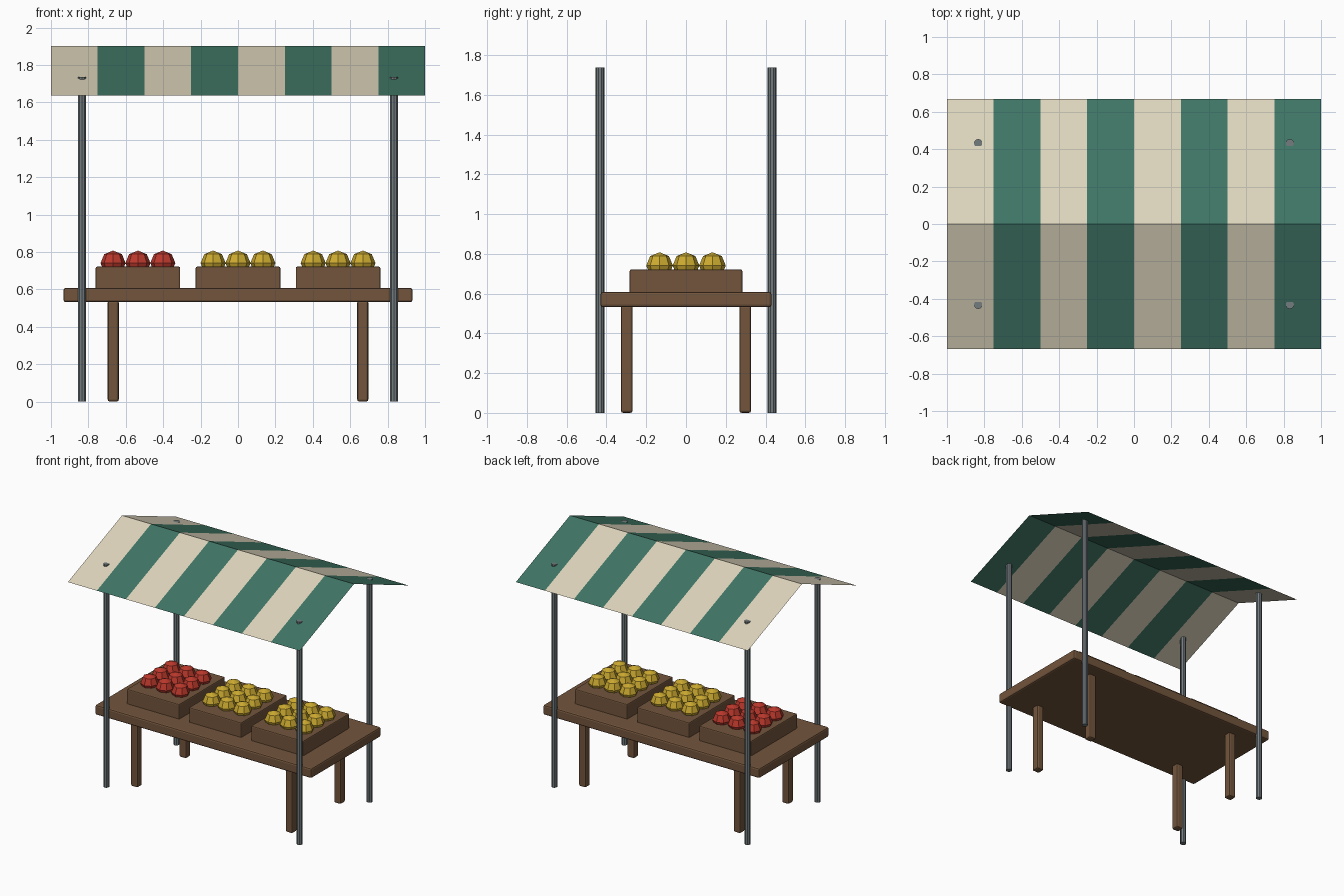
import bpy

if "Cube" in bpy.data.objects:
    bpy.data.objects.remove(bpy.data.objects["Cube"])

def material(name, rgb):
    m = bpy.data.materials.new(name)
    m.diffuse_color = (*rgb, 1)
    m.use_nodes = True
    m.node_tree.nodes["Principled BSDF"].inputs["Base Color"].default_value = m.diffuse_color
    return m

WOOD = material("wood", (0.17, 0.09, 0.045))
STEEL = material("steel", (0.17, 0.20, 0.21))
CREAM = material("cream_cloth", (0.72, 0.66, 0.50))
GREEN = material("green_cloth", (0.05, 0.18, 0.13))
RED = material("red_fruit", (0.50, 0.04, 0.025))
YELLOW = material("yellow_fruit", (0.60, 0.40, 0.03))

def finish(name, mat):
    o = bpy.context.object
    o.name = name
    o.data.materials.append(mat)
    return o

def box(name, center, size, bevel, mat):
    bpy.ops.mesh.primitive_cube_add(size=1, location=center)
    o = finish(name, mat)
    o.scale = size
    bpy.ops.object.transform_apply(location=False, rotation=False, scale=True)
    b = o.modifiers.new("bevel", "BEVEL")
    b.width = bevel
    b.segments = 2
    return o

# Table top
box("table_top", (0, 0, 0.57), (1.866, 0.86, 0.076), 0.012, WOOD)

# Table legs and canopy poles at the four corners
for sx, side in ((-1, "left"), (1, "right")):
    for sy, end in ((-1, "front"), (1, "back")):
        box(f"{end}_{side}_leg", (sx * 0.667, sy * 0.298, 0.27), (0.06, 0.06, 0.54), 0.012, WOOD)
        bpy.ops.mesh.primitive_cylinder_add(vertices=10, radius=0.0225, depth=1.737,
                                            location=(sx * 0.833, sy * 0.432, 0.8685))
        finish(f"{end}_{side}_pole", STEEL)

# Crates, each with a three by three layer of fruit
for label, cx, mat in (("left", -0.535, RED), ("middle", 0, YELLOW), ("right", 0.535, YELLOW)):
    box(f"{label}_crate", (cx, 0, 0.66), (0.452, 0.566, 0.124), 0.008, WOOD)
    for i in (-1, 0, 1):
        for j in (-1, 0, 1):
            bpy.ops.mesh.primitive_uv_sphere_add(segments=8, ring_count=4, radius=0.067,
                                                 location=(cx + i * 0.133, j * 0.133, 0.741))
            finish(f"{label}_fruit", mat)

# Striped gable canopy: one thin sheet, a front and a back panel per stripe
STRIPES, RIDGE, EAVE, HALF = 8, 1.903, 1.638, 0.667
verts, faces = [], []
for i in range(STRIPES + 1):
    x = -1 + 2 * i / STRIPES
    verts += [(x, -HALF, EAVE), (x, 0, RIDGE), (x, HALF, EAVE)]
for i in range(STRIPES):
    a = 3 * i
    faces += [(a, a + 3, a + 4, a + 1), (a + 1, a + 4, a + 5, a + 2)]
mesh = bpy.data.meshes.new("canopy")
mesh.from_pydata(verts, [], faces)
mesh.materials.append(CREAM)
mesh.materials.append(GREEN)
for p in mesh.polygons:
    p.material_index = (p.index // 2) % 2
bpy.context.collection.objects.link(bpy.data.objects.new("canopy", mesh))
